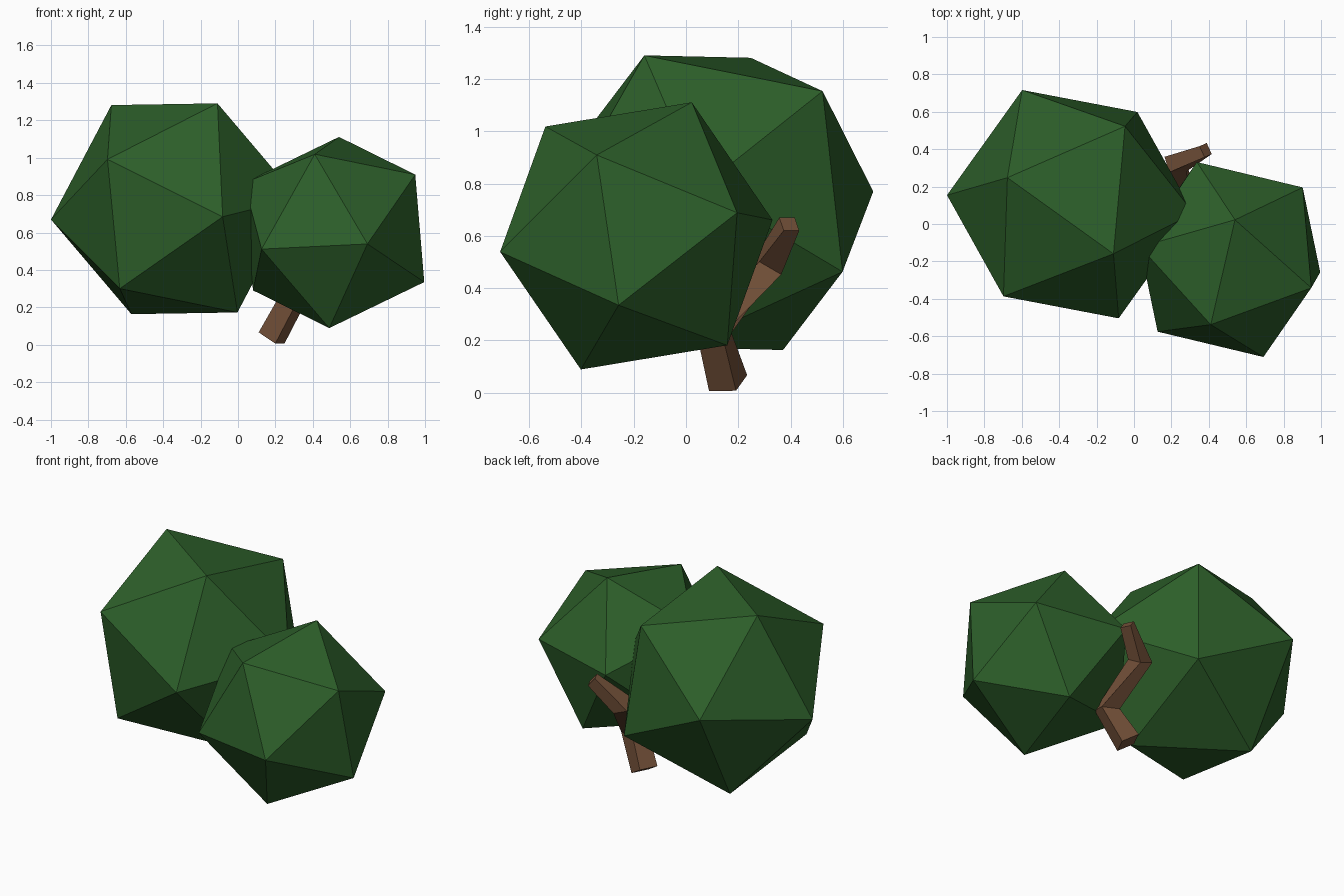
import bpy, bmesh
from mathutils import Vector, Matrix

if "Cube" in bpy.data.objects:
    bpy.data.objects.remove(bpy.data.objects["Cube"])


def material(name, rgb):
    m = bpy.data.materials.new(name)
    m.diffuse_color = (*rgb, 1)
    m.use_nodes = True
    m.node_tree.nodes["Principled BSDF"].inputs["Base Color"].default_value = m.diffuse_color
    return m


def finish(bm, name, mat):
    bmesh.ops.recalc_face_normals(bm, faces=bm.faces[:])
    mesh = bpy.data.meshes.new(name)
    bm.to_mesh(mesh)
    bm.free()
    mesh.materials.append(mat)
    obj = bpy.data.objects.new(name, mesh)
    bpy.context.collection.objects.link(obj)
    return obj


green = material("leaf_green", (0.026, 0.115, 0.023))
brown = material("bark_brown", (0.17, 0.08, 0.04))


# Foliage: 20-sided balls turned so one corner points along pole and the next along side
def foliage(name, centre, radius, pole, side):
    z = Vector(pole).normalized()
    s = Vector(side)
    x = (s - z * s.dot(z)).normalized()
    turn = Matrix((x, z.cross(x), z)).transposed().to_4x4()
    bm = bmesh.new()
    bmesh.ops.create_icosphere(bm, subdivisions=1, radius=radius,
                               matrix=Matrix.Translation(centre) @ turn)
    return finish(bm, name, green)


foliage("large_foliage", (-0.34, 0.106, 0.727), 0.664,
        (0.23, -0.265, 0.563), (-0.34, 0.145, 0.548))
foliage("small_foliage", (0.514, -0.19, 0.60), 0.554,
        (0.026, 0.212, 0.51), (-0.104, -0.349, 0.42))

# Trunk: square section swept along a crooked path, tapering to the tip
path = [Vector(p) for p in ((0.18, 0.161, 0.037), (0.29, 0.105, 0.24),
                            (0.222, 0.32, 0.495), (0.383, 0.395, 0.645))]
widths = (0.115, 0.112, 0.10, 0.065)
across = (0.43, 0.30, -0.05, -0.40)
bm = bmesh.new()
rings = []
for i, (p, w, a) in enumerate(zip(path, widths, across)):
    before = (p - path[i - 1]).normalized() if i else Vector()
    after = (path[i + 1] - p).normalized() if i < len(path) - 1 else Vector()
    t = (before + after).normalized()
    u = Vector((a, 0.9, 0))
    u = (u - t * u.dot(t)).normalized()
    v = t.cross(u)
    rings.append([bm.verts.new(p + (u * su + v * sv) * w / 2)
                  for su, sv in ((-1, -1), (1, -1), (1, 1), (-1, 1))])
for lo, hi in zip(rings, rings[1:]):
    for k in range(4):
        n = (k + 1) % 4
        bm.faces.new((lo[k], lo[n], hi[n], hi[k]))
bm.faces.new(rings[0][::-1])
bm.faces.new(rings[-1])
finish(bm, "trunk", brown)
